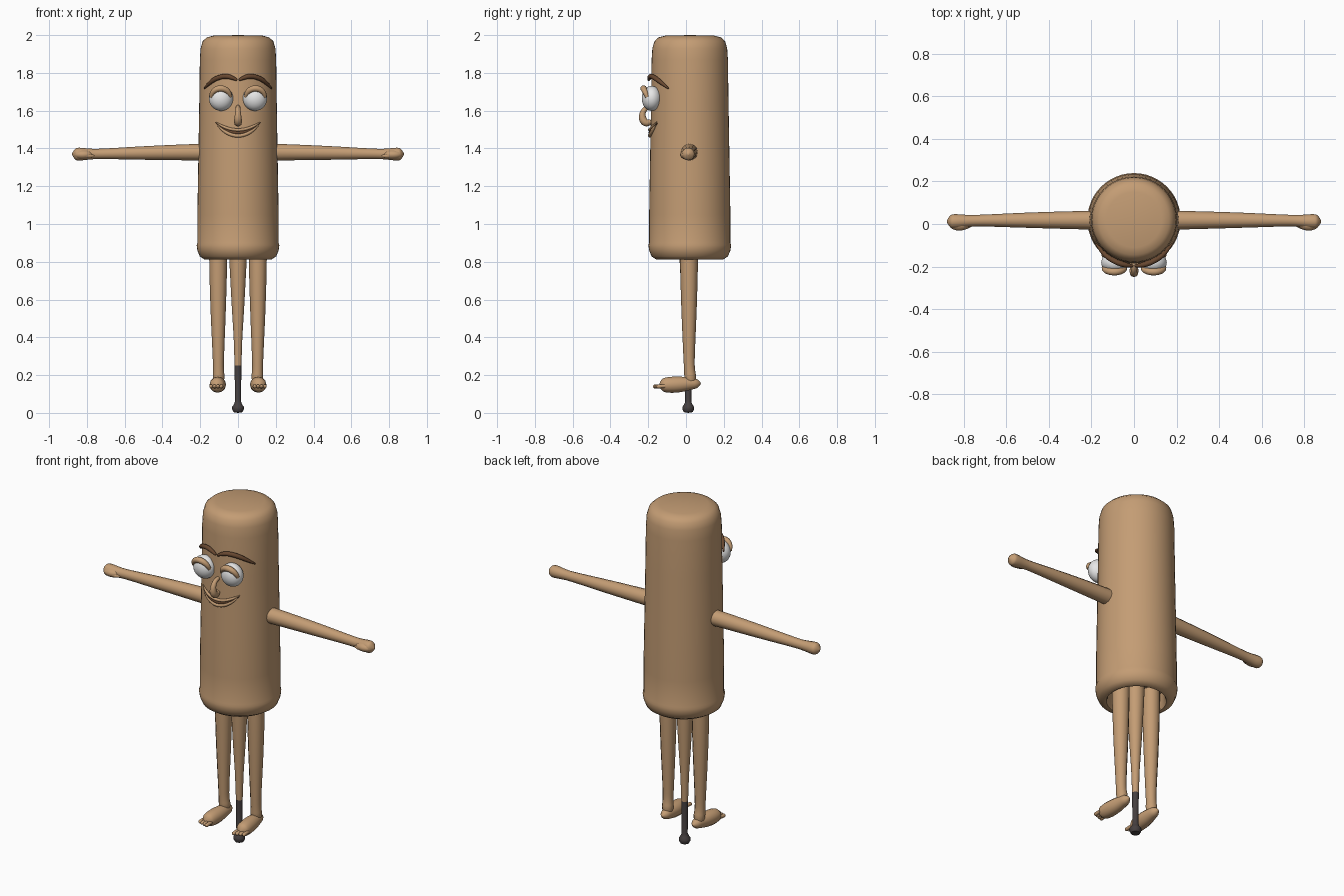
import bpy
import bmesh
from math import cos, sin, pi, sqrt
from mathutils import Matrix, Vector

cube = bpy.data.objects.get("Cube")
if cube:
    bpy.data.objects.remove(cube, do_unlink=True)


def material(name, rgb):
    m = bpy.data.materials.new(name)
    m.use_nodes = True
    m.diffuse_color = (*rgb, 1)
    m.node_tree.nodes["Principled BSDF"].inputs["Base Color"].default_value = (*rgb, 1)
    return m


WOOD = material("tan wood", (0.55, 0.335, 0.175))
BROW = material("dark brown", (0.14, 0.065, 0.03))
WHITE = material("eye white", (0.8, 0.8, 0.8))
GRIP = material("charcoal grip", (0.06, 0.05, 0.05))
AXIS_Y = 0.02


def finish(ob, mat, angle=0.9):
    ob.data.materials.clear()
    ob.data.materials.append(mat)
    bpy.ops.object.select_all(action="DESELECT")
    bpy.context.view_layer.objects.active = ob
    ob.select_set(True)
    bpy.ops.object.shade_smooth_by_angle(angle=angle)
    return ob


def from_bmesh(name, bm, mat):
    me = bpy.data.meshes.new(name)
    bmesh.ops.recalc_face_normals(bm, faces=bm.faces)
    bm.to_mesh(me)
    bm.free()
    ob = bpy.data.objects.new(name, me)
    bpy.context.collection.objects.link(ob)
    return finish(ob, mat)


def lathe(name, profile, mat, y, n=48):
    """Spin (radius, z) points about a vertical axis at the given y."""
    bm = bmesh.new()
    vs = [bm.verts.new((r, y, z)) for r, z in profile]
    edges = [bm.edges.new(p) for p in zip(vs, vs[1:])]
    bmesh.ops.spin(bm, geom=vs + edges, cent=(0, y, 0), axis=(0, 0, 1),
                   angle=2 * pi, steps=n, use_duplicate=False)
    bmesh.ops.remove_doubles(bm, verts=bm.verts, dist=0.0005)
    return from_bmesh(name, bm, mat)


def ball(name, centre, size, mat):
    bm = bmesh.new()
    bmesh.ops.create_uvsphere(bm, u_segments=32, v_segments=20, radius=1,
                              matrix=Matrix.Translation(centre) @ Matrix.Diagonal((*size, 1)))
    return from_bmesh(name, bm, mat)


def tube(name, pts, mat, smooth=True):
    """Tapered round tube through (x, y, z, radius) points."""
    cu = bpy.data.curves.new(name, "CURVE")
    cu.dimensions = "3D"
    cu.bevel_depth = 1
    cu.bevel_resolution = 4
    cu.use_fill_caps = True
    sp = cu.splines.new("NURBS" if smooth else "POLY")
    sp.points.add(len(pts) - 1)
    for p, (x, y, z, r) in zip(sp.points, pts):
        p.co = (x, y, z, 1)
        p.radius = r
    if smooth:
        sp.order_u = 3
        sp.use_endpoint_u = True
        sp.resolution_u = 6
    ob = bpy.data.objects.new(name, cu)
    bpy.context.collection.objects.link(ob)
    bpy.ops.object.select_all(action="DESELECT")
    bpy.context.view_layer.objects.active = ob
    ob.select_set(True)
    bpy.ops.object.convert(target="MESH")
    return finish(bpy.context.object, mat)


def front_y(x, out=0.0):
    """Depth of the barrel's front at x, pushed out a little."""
    return AXIS_Y - sqrt(0.205 ** 2 - x * x) - out


# Barrel with a lip and a recess below
lathe("barrel", [(0, 2.0), (0.13, 1.997), (0.165, 1.988), (0.187, 1.968), (0.198, 1.93),
                 (0.202, 1.87), (0.205, 1.65), (0.21, 1.35), (0.215, 1.05), (0.215, 0.9),
                 (0.219, 0.888), (0.215, 0.86), (0.202, 0.828), (0.175, 0.811),
                 (0.16, 0.812), (0.152, 0.83), (0.148, 0.9), (0, 0.92)], WOOD, AXIS_Y)

# Tapered neck, grip and knob
lathe("neck", [(0, 0.95), (0.05, 0.95), (0.046, 0.81), (0.034, 0.58), (0.023, 0.4),
               (0.018, 0.25), (0, 0.25)], WOOD, 0.012, 32)
lathe("grip", [(0, 0.25), (0.018, 0.25), (0.016, 0.06), (0.022, 0.044), (0.031, 0.032),
               (0.031, 0.018), (0.024, 0.004), (0, 0)], GRIP, 0.012, 32)

# Mouth: two lips and the dark gap between them
for name, end, mid, reach, r, out, mat in [
        ("upper_lip", 1.54, 1.498, 0.12, 0.008, 0.008, WOOD),
        ("mouth_gap", 1.533, 1.483, 0.115, 0.01, 0.003, BROW),
        ("lower_lip", 1.525, 1.467, 0.11, 0.01, 0.007, WOOD)]:
    path = []
    for i in range(13):
        t = i / 6 - 1
        x = reach * t
        path.append((x, front_y(x, out), mid + (end - mid) * t * t,
                     r * max(0.25, 1 - t ** 6)))
    tube(name, path, mat)

# Hooked nose
tube("nose", [(0, -0.175, 1.62, 0.01), (0, -0.205, 1.622, 0.012), (0, -0.232, 1.59, 0.015),
              (0, -0.23, 1.55, 0.021), (0, -0.205, 1.53, 0.02), (0, -0.185, 1.545, 0.012)], WOOD)

for side, s in (("left", 1), ("right", -1)):
    # Eye, lid and brow
    ball(side + "_eye", (s * 0.09, -0.182, 1.665), (0.064, 0.052, 0.066), WHITE)
    lid = []
    for i in range(11):
        a = pi * i / 10
        lid.append((s * (0.092 + 0.05 * cos(a)), -0.205 - 0.02 * sin(a),
                    1.672 + 0.046 * sin(a), 0.01 + 0.007 * sin(a)))
    tube(side + "_eyelid", lid, WOOD)
    brow = [(0.006, 1.762, 0.006), (0.03, 1.776, 0.012), (0.07, 1.784, 0.013),
            (0.115, 1.772, 0.013), (0.15, 1.748, 0.011), (0.178, 1.718, 0.004)]
    tube(side + "_eyebrow", [(s * x, front_y(x, 0.012), z, r) for x, z, r in brow], BROW)

    # Arm ending in a loose fist
    tube(side + "_arm", [(s * x, y, z, r) for x, y, z, r in [
        (0.17, 0.018, 1.38, 0.045), (0.25, 0.018, 1.38, 0.043), (0.5, 0.018, 1.376, 0.036),
        (0.74, 0.016, 1.371, 0.026), (0.79, 0.014, 1.37, 0.029), (0.84, 0.012, 1.37, 0.035),
        (0.865, 0.012, 1.37, 0.031), (0.878, 0.012, 1.37, 0.004)]], WOOD)
    ball(side + "_palm", (s * 0.82, 0.005, 1.367), (0.052, 0.036, 0.026), WOOD)
    tube(side + "_thumb", [(s * x, y, z, r) for x, y, z, r in [
        (0.755, 0.0, 1.362, 0.006), (0.785, -0.014, 1.358, 0.012),
        (0.825, -0.018, 1.368, 0.012), (0.855, -0.016, 1.374, 0.004)]], WOOD)

    # Leg, ankle and foot
    tube(side + "_leg", [(s * x, y, z, r) for x, y, z, r in [
        (0.105, 0.016, 0.92, 0.048), (0.105, 0.016, 0.8, 0.048), (0.105, 0.016, 0.55, 0.041),
        (0.104, 0.016, 0.3, 0.03), (0.104, 0.018, 0.23, 0.028),
        (0.102, 0.024, 0.18, 0.033), (0.102, 0.026, 0.14, 0.02)]], WOOD)
    tube(side + "_foot", [(s * x, y, z, r) for x, y, z, r in [
        (0.1, 0.078, 0.157, 0.003), (0.1, 0.066, 0.156, 0.024), (0.101, 0.02, 0.155, 0.034),
        (0.105, -0.04, 0.15, 0.043), (0.11, -0.1, 0.148, 0.042),
        (0.113, -0.132, 0.146, 0.031), (0.114, -0.142, 0.145, 0.004)]], WOOD)
    for i in range(4):
        x = 0.088 + 0.018 * i
        tip = -0.172 + 0.006 * i
        tube(f"{side}_toe_{i + 1}", [(s * x, -0.11, 0.142, 0.009), (s * x, tip + 0.012, 0.14, 0.011),
                                     (s * x, tip, 0.139, 0.009), (s * x, tip - 0.004, 0.139, 0.002)], WOOD)
